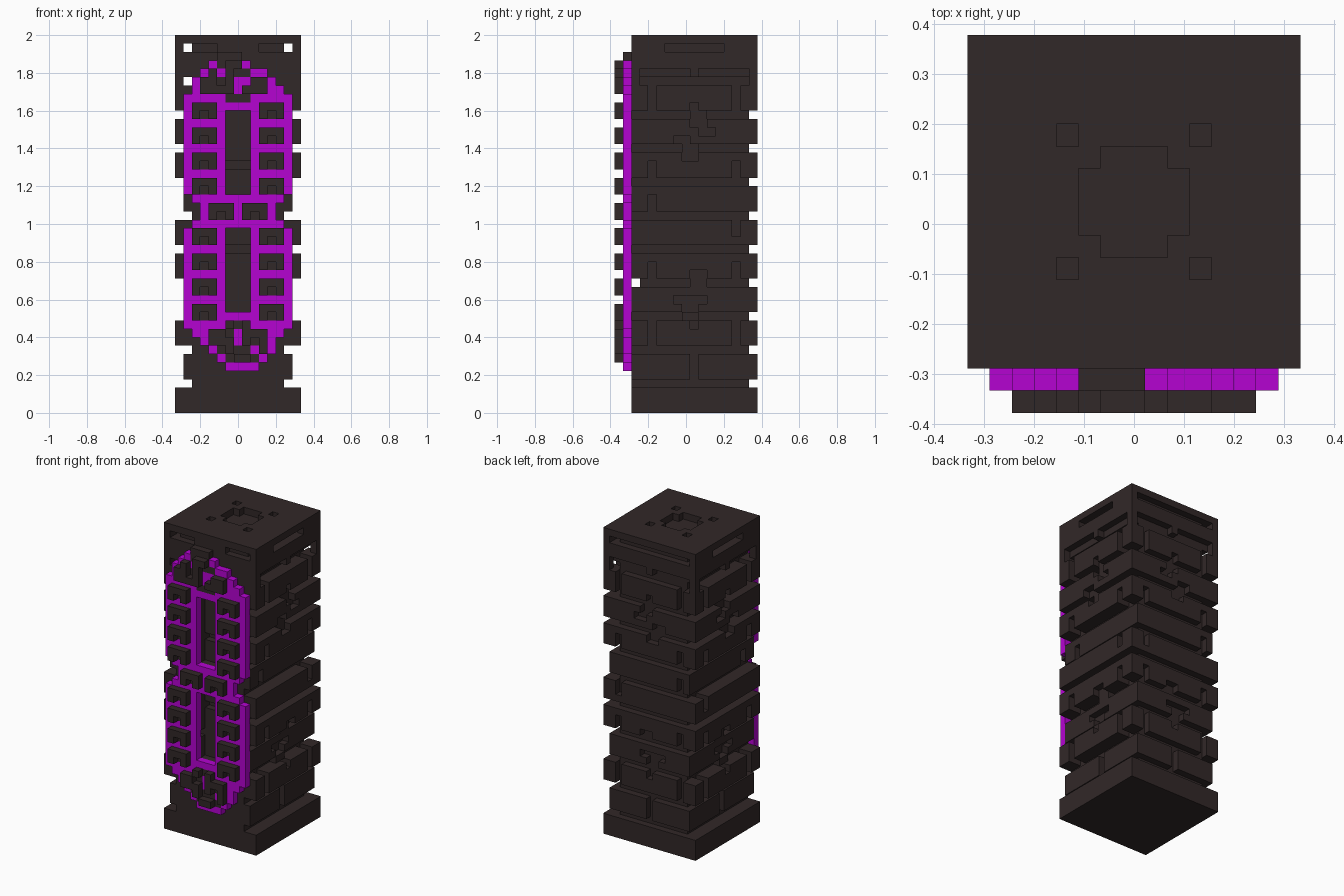
import bpy, bmesh

old = bpy.data.objects.get("Cube")
if old:
    bpy.data.objects.remove(old, do_unlink=True)

V = 2 / 45          # size of one cell
Y0 = -6.5           # front face of the pillar, in cells


def material(name, rgb):
    m = bpy.data.materials.new(name)
    m.use_nodes = True
    m.diffuse_color = (*rgb, 1)
    m.node_tree.nodes["Principled BSDF"].inputs["Base Color"].default_value = (*rgb, 1)
    return m


STONE = material("dark stone", (0.031, 0.021, 0.021))
GLOW = material("bright violet", (0.46, 0.001, 0.64))


def box(c0, c1, d0, d1, r0, r1):
    """Cells from column, depth and row ranges, ends included."""
    return {(c, d, r) for c in range(c0, c1 + 1)
            for d in range(d0, d1 + 1) for r in range(r0, r1 + 1)}


def both(c0, c1, d0, d1, r0, r1):
    """The same box on the left and right."""
    return box(c0, c1, d0, d1, r0, r1) | box(14 - c1, 14 - c0, d0, d1, r0, r1)


def build(name, cells, mat):
    """Skin a set of cells with outward faces."""
    bm = bmesh.new()
    verts = {}

    def vert(p):
        if p not in verts:
            verts[p] = bm.verts.new(((p[0] - 7.5) * V, (p[1] + Y0) * V, p[2] * V))
        return verts[p]

    for cell in sorted(cells):
        for i in range(3):
            j, k = (i + 1) % 3, (i + 2) % 3
            for side in (0, 1):
                n = list(cell)
                n[i] += 1 if side else -1
                if tuple(n) in cells:
                    continue
                quad = []
                for a, b in ((0, 0), (1, 0), (1, 1), (0, 1)):
                    p = list(cell)
                    p[i] += side
                    p[j] += a
                    p[k] += b
                    quad.append(vert(tuple(p)))
                bm.faces.new(quad if side else quad[::-1])
    me = bpy.data.meshes.new(name)
    bm.to_mesh(me)
    bm.free()
    me.materials.append(mat)
    ob = bpy.data.objects.new(name, me)
    bpy.context.collection.objects.link(ob)
    return ob


# --- Pillar: solid block with brick courses carved into sides and back
pillar = box(0, 14, 0, 14, 0, 44)


def wall(a0, a1, r0, r1):
    """Cut shared by both sides and the back."""
    return both(13, 14, a0, a1, r0, r1) | box(a0, a1, 14, 14, r0, r1)


# mortar lines between courses
for r in range(3, 36, 4):
    pillar -= both(13, 14, 0, 14, r, r) | box(0, 14, 14, 14, r, r)
# recessed courses on the sides
for r in (4, 12, 24):
    pillar -= both(14, 14, 0, 14, r, r + 2)
# upright joints and chips: along wall, rows
for cut in ((7, 7, 4, 6), (2, 2, 8, 10), (12, 12, 8, 10), (7, 7, 10, 10),
            (5, 8, 13, 13), (6, 7, 12, 12), (2, 2, 16, 17), (12, 12, 16, 17),
            (12, 12, 21, 22), (2, 2, 24, 25), (2, 2, 28, 29), (12, 12, 28, 29),
            (2, 2, 36, 38), (12, 12, 36, 38)):
    pillar -= wall(*cut)
# broken patches lying between brick face and mortar
for a0, a1, r0, r1 in ((7, 8, 15, 16), (6, 7, 11, 11), (7, 8, 34, 35), (7, 7, 36, 36),
                       (8, 9, 33, 33), (5, 6, 32, 32), (6, 7, 30, 31)):
    pillar -= wall(a0, a1, r0, r1)
    pillar |= both(13, 13, a0, a1, r0, r1)
# groove under the cap, leaving corner posts
pillar -= both(13, 14, 1, 13, 39, 39) | box(1, 13, 14, 14, 39, 39)
pillar -= box(1, 1, 0, 0, 39, 39)
# shallow band above the groove, split in the middle
pillar -= both(14, 14, 1, 13, 40, 40) | box(1, 13, 14, 14, 40, 40)
pillar |= both(14, 14, 7, 7, 40, 40) | box(7, 7, 14, 14, 40, 40)
# slots round the cap
pillar -= both(14, 14, 4, 10, 43, 43) | both(13, 13, 0, 14, 43, 43)
pillar -= box(1, 13, 14, 14, 43, 43) | both(1, 4, 0, 0, 43, 43)
# cross and four holes in the top
pillar -= box(5, 9, 6, 8, 44, 44) | box(6, 8, 5, 9, 44, 44)
for d in (4, 10):
    pillar -= both(4, 4, d, d, 44, 44)
# two tall window recesses and the front mortar line
for r0, r1 in ((12, 21), (26, 35)):
    pillar -= box(6, 8, 0, 0, r0, r1)
pillar -= box(0, 14, 0, 0, 15, 15)
pillar -= box(6, 8, 1, 1, 19, 19) | box(6, 8, 1, 1, 29, 29)
build("pillar", pillar, STONE)

# --- Studs: two columns of notched blocks and a pair in the middle
studs = set()
for r in (11, 14, 17, 20, 26, 29, 32, 35):
    studs |= both(2, 4, -2, -1, r, r + 1) - both(3, 3, -2, -2, r, r)
studs |= both(4, 6, -2, -1, 23, 24) - both(5, 5, -2, -2, 23, 23)
build("studs", studs, STONE)

# --- Violet frame, one cell thick
frame = set()
for c0, c1, r0, r1 in ((1, 4, 26, 36), (5, 5, 25, 36), (6, 7, 36, 36), (1, 5, 37, 37),
                       (2, 7, 25, 25), (3, 7, 23, 24), (2, 7, 22, 22),
                       (1, 4, 11, 21), (5, 5, 11, 21), (6, 7, 11, 11),
                       (1, 5, 10, 10), (2, 3, 9, 9), (3, 3, 8, 8)):
    frame |= both(c0, c1, -1, -1, r0, r1)
# uneven ends of the frame
for c0, c1, r0, r1 in ((2, 2, 38, 39), (3, 3, 40, 40), (4, 4, 41, 41), (5, 5, 40, 40),
                       (8, 8, 41, 41), (9, 10, 40, 40), (11, 11, 39, 39),
                       (11, 12, 38, 38), (7, 8, 39, 39), (7, 7, 38, 38),
                       (7, 7, 8, 9), (9, 9, 7, 7), (4, 4, 7, 7), (11, 11, 7, 7),
                       (5, 5, 6, 6), (10, 10, 6, 6), (6, 9, 5, 5)):
    frame |= box(c0, c1, -1, -1, r0, r1)
frame -= studs
build("violet_frame", frame, GLOW)

# --- Rubble filling the rounded ends of the frame
rubble = set()
for c0, c1, r0, r1 in ((3, 11, 37, 39), (4, 8, 40, 40), (5, 7, 41, 42),
                       (4, 10, 8, 10), (5, 10, 7, 7), (6, 9, 6, 6)):
    rubble |= box(c0, c1, -1, -1, r0, r1)
rubble -= frame
# raised pieces
for c0, c1, r0, r1 in ((3, 4, 38, 39), (4, 4, 40, 40), (5, 6, 38, 38), (6, 6, 39, 40),
                       (6, 7, 41, 41), (8, 9, 38, 38), (9, 10, 39, 39), (10, 10, 38, 38),
                       (4, 5, 8, 9), (6, 6, 10, 10), (6, 6, 7, 8), (8, 8, 8, 10),
                       (9, 10, 9, 9), (10, 10, 7, 8), (7, 8, 6, 6)):
    rubble |= box(c0, c1, -2, -1, r0, r1)
build("rubble", rubble, STONE)
